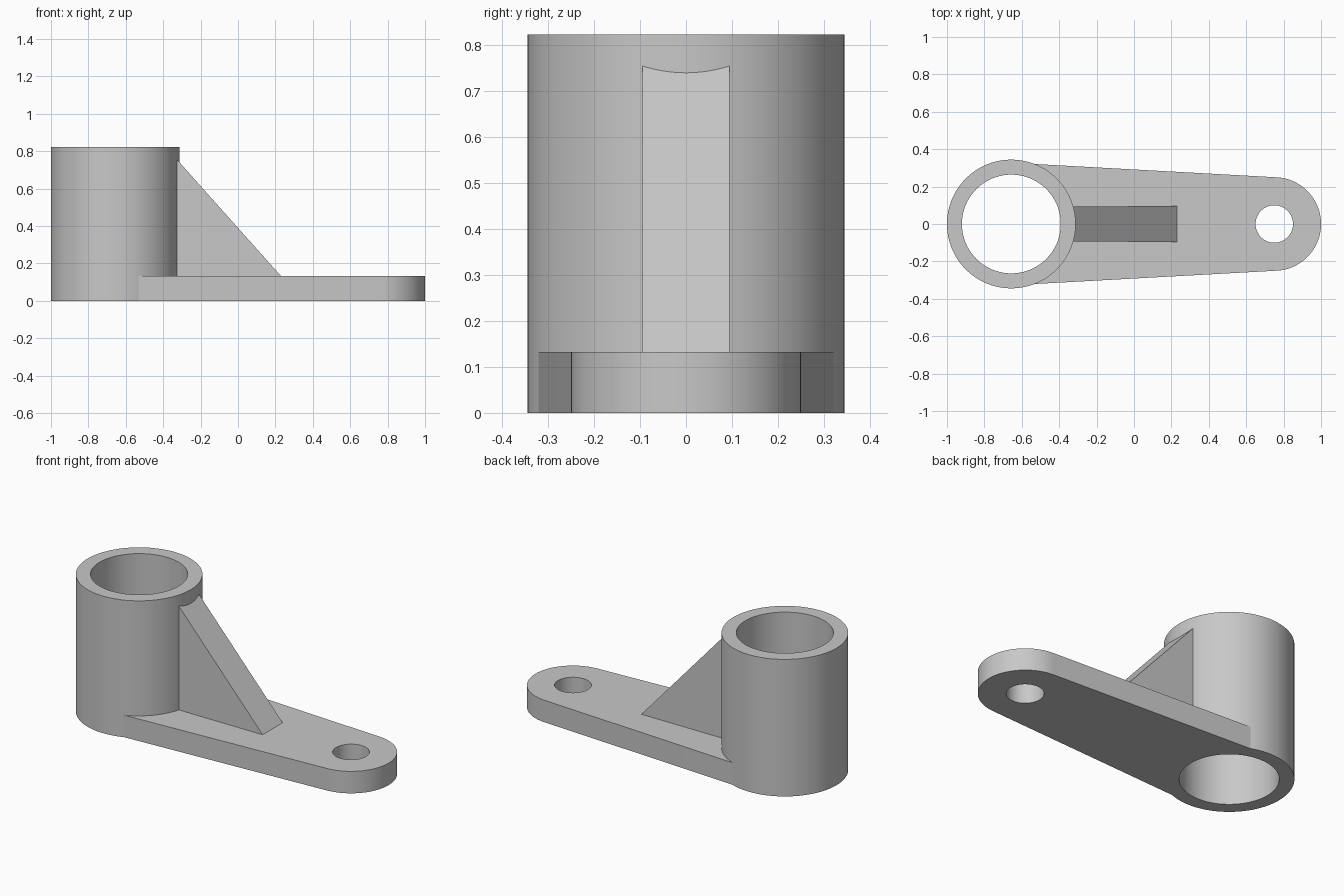
import bpy, bmesh
from math import sin, cos, pi

default = bpy.data.objects.get("Cube")
if default:
    bpy.data.objects.remove(default, do_unlink=True)

# Main dimensions
TUBE_X, TUBE_R, BORE_R, TUBE_H = -0.656, 0.344, 0.264, 0.822
END_X, END_R, HOLE_R, ARM_H = 0.75, 0.25, 0.1, 0.132
RIB_W, RIB_TIP, RIB_SLOPE = 0.095, 0.23, 1.12

grey = bpy.data.materials.new("plain_grey")
grey.use_nodes = True
grey.diffuse_color = (0.58, 0.58, 0.58, 1)
grey.node_tree.nodes["Principled BSDF"].inputs["Base Color"].default_value = grey.diffuse_color


def arc(cx, r, start, end, n):
    """Points along an arc centred on the x axis, both ends included."""
    angles = [start + (end - start) * i / n for i in range(n + 1)]
    return [(cx + r * cos(a), r * sin(a)) for a in angles]


def circle(cx, r, n):
    return arc(cx, r, 0, 2 * pi, n)[:-1]


def plate(name, outlines, z0, z1, top=None):
    """Extrude closed outlines (outer, then holes) upward; top(x) may slope the upper face."""
    bm = bmesh.new()
    edges = []
    for points in outlines:
        verts = [bm.verts.new((x, y, z0)) for x, y in points]
        edges += [bm.edges.new((verts[i - 1], verts[i])) for i in range(len(verts))]
    fill = bmesh.ops.triangle_fill(bm, edges=edges, use_beauty=True)
    faces = [f for f in fill["geom"] if isinstance(f, bmesh.types.BMFace)]
    extruded = bmesh.ops.extrude_face_region(bm, geom=faces, use_keep_orig=True)
    for v in extruded["geom"]:
        if isinstance(v, bmesh.types.BMVert):
            v.co.z = top(v.co.x) if top else z1
    bmesh.ops.remove_doubles(bm, verts=bm.verts, dist=0.0001)
    bmesh.ops.dissolve_degenerate(bm, edges=bm.edges, dist=0.00001)
    bmesh.ops.recalc_face_normals(bm, faces=bm.faces)
    mesh = bpy.data.meshes.new(name)
    bm.to_mesh(mesh)
    bm.free()
    mesh.materials.append(grey)
    obj = bpy.data.objects.new(name, mesh)
    bpy.context.collection.objects.link(obj)
    bpy.ops.object.select_all(action='DESELECT')
    obj.select_set(True)
    bpy.context.view_layer.objects.active = obj
    bpy.ops.object.shade_smooth_by_angle(angle=pi / 6)
    return obj


# Upright hollow tube
plate("tube", [circle(TUBE_X, TUBE_R, 128), circle(TUBE_X, BORE_R, 128)], 0, TUBE_H)

# Tapered arm hugging the tube, with a rounded end and a bolt hole
joint = TUBE_R - 0.001
arm = (arc(TUBE_X, joint, 1.21, -1.21, 48)
       + arc(END_X, END_R, 0.056 - pi / 2, pi / 2 - 0.056, 64))
plate("arm", [arm, circle(END_X, HOLE_R, 64)], 0, ARM_H)

# Triangular rib bracing the tube against the arm
half = 0.28
rib = arc(TUBE_X, joint, half, -half, 16) + [(RIB_TIP, -RIB_W), (RIB_TIP, RIB_W)]
plate("support_rib", [rib], ARM_H, 0, top=lambda x: ARM_H + (RIB_TIP - x) * RIB_SLOPE)
